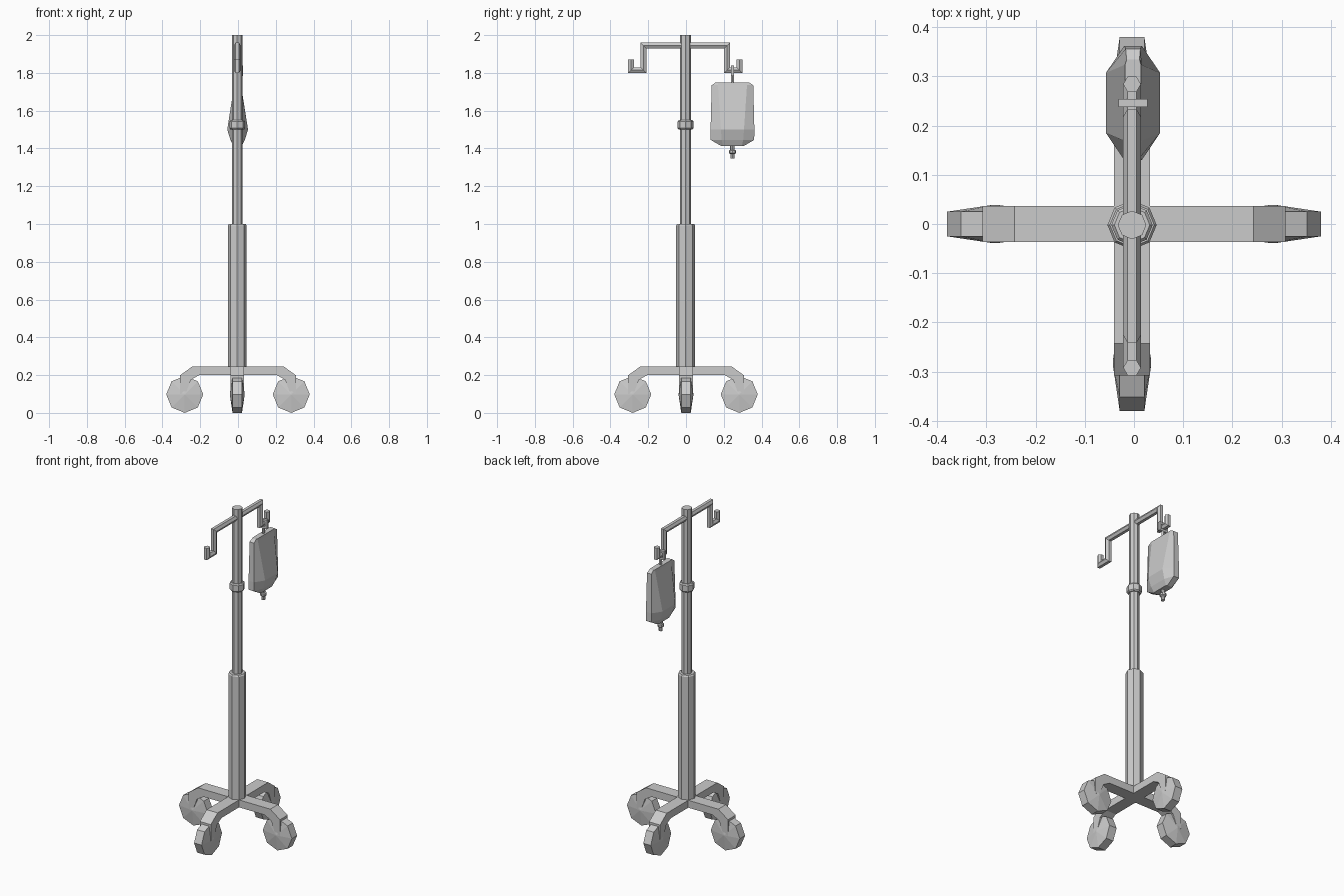
import bpy, bmesh
from math import sin, cos, pi
from mathutils import Vector, Matrix

if "Cube" in bpy.data.objects:
    bpy.data.objects.remove(bpy.data.objects["Cube"])

CX = -0.004  # the pole axis sits slightly left of centre


def finish(name, bm, matrix=None):
    if matrix:
        bm.transform(matrix)
    bmesh.ops.recalc_face_normals(bm, faces=bm.faces)
    me = bpy.data.meshes.new(name)
    bm.to_mesh(me)
    bm.free()
    ob = bpy.data.objects.new(name, me)
    bpy.context.collection.objects.link(ob)
    return ob


def loft(name, rings, closed=False, matrix=None):
    """Skin a list of equal-length point rings; cap the ends unless closed."""
    bm = bmesh.new()
    vs = [[bm.verts.new(p) for p in r] for r in rings]
    n = len(vs[0])
    pairs = list(zip(vs, vs[1:])) + ([(vs[-1], vs[0])] if closed else [])
    for a, b in pairs:
        for i in range(n):
            j = (i + 1) % n
            bm.faces.new((a[i], a[j], b[j], b[i]))
    if not closed:
        bm.faces.new(vs[0])
        bm.faces.new(vs[-1])
    return finish(name, bm, matrix)


def lathe(name, profile, x, y, sides=8, matrix=None):
    rings = [[(x + r * cos(2 * pi * i / sides), y + r * sin(2 * pi * i / sides), z)
              for i in range(sides)] for r, z in profile]
    return loft(name, rings, matrix=matrix)


def sweep(name, path, section, side, closed=False):
    """Mitred sweep of section (along side, across path) over a planar path."""
    pts = [Vector(p) for p in path]
    n = len(pts)
    rings = []
    for i, p in enumerate(pts):
        a = pts[i - 1] if i or closed else None
        b = pts[(i + 1) % n] if i < n - 1 or closed else None
        d0 = (p - a).normalized() if a else (b - p).normalized()
        d1 = (b - p).normalized() if b else d0
        n0, n1 = d0.cross(side), d1.cross(side)
        m = (n0 + n1).normalized()
        m /= m.dot(n0)
        rings.append([p + side * u + m * v for u, v in section])
    return loft(name, rings, closed)


# Telescopic pole
lathe("lower_pole", [(0.05, 0.21), (0.05, 0.992), (0.045, 1.0)], CX, -0.002)
lathe("upper_pole", [(0.029, 0.98), (0.029, 2.0)], CX, -0.002)
lathe("pole_collar", [(0.036, 1.5), (0.042, 1.507), (0.042, 1.543), (0.036, 1.55)],
      CX, -0.002)

# Four base legs, each with a bulged wheel
leg = [(0, 0.245), (0.243, 0.245), (0.308, 0.198), (0.308, 0.1),
       (0.277, 0.1), (0.25, 0.175), (0.205, 0.2), (0, 0.2)]
for k, name in enumerate(("right", "back", "left", "front")):
    off = Matrix.Translation((-0.004 if k % 2 else 0, 0, 0))
    m = off @ Matrix.Rotation(k * pi / 2, 4, 'Z')
    loft(name + "_leg", [[(x, y, z) for x, z in leg] for y in (-0.037, 0.037)], matrix=m)
    wheel = m @ Matrix.Translation((0.282, 0, 0.098)) @ Matrix.Rotation(pi / 2, 4, 'X')
    lathe(name + "_wheel", [(0.004, -0.039), (0.098, -0.025), (0.098, 0.025), (0.004, 0.039)],
          0, 0, matrix=wheel)

# Double hook bar with hexagonal section
hexagon = [(0.018 * cos(i * pi / 3), 0.018 * sin(i * pi / 3)) for i in range(6)]
half = [(0.222, 1.945), (0.222, 1.814), (0.288, 1.814), (0.288, 1.87)]
path = [(CX, -0.004 - y, z) for y, z in reversed(half)] + [(CX, -0.004 + y, z) for y, z in half]
sweep("hook_bar", path, hexagon, Vector((1, 0, 0)))

# Fluid bag: (z, panel depth, panel half-width, edge depth, edge half-width)
BX, BY = -0.002, 0.246
levels = [(1.75, 0.016, 0.078, 0.013, 0.088), (1.735, 0.018, 0.077, 0.015, 0.11),
          (1.5, 0.055, 0.061, 0.018, 0.116), (1.445, 0.038, 0.057, 0.018, 0.115),
          (1.412, 0.022, 0.05, 0.016, 0.058)]
loft("fluid_bag", [[(BX + x, BY + y, z) for x, y in
                    ((w, -p), (w, p), (e, q), (-e, q), (-w, p), (-w, -p), (-e, -q), (e, -q))]
                   for z, w, p, e, q in levels])

# Hanger loop, its stem and the outlet port
bar = [(-0.008, -0.006), (0.008, -0.006), (0.008, 0.006), (-0.008, 0.006)]
sweep("hanger_loop", [(BX + x, BY, z) for x, z in
                      ((-0.023, 1.79), (0.023, 1.79), (0.023, 1.832), (-0.023, 1.832))],
      bar, Vector((0, 1, 0)), closed=True)
lathe("hanger_stem", [(0.009, 1.74), (0.009, 1.79)], BX, BY, 6)
lathe("outlet_port", [(0.012, 1.415), (0.012, 1.392), (0.019, 1.389), (0.019, 1.375),
                      (0.011, 1.37), (0.011, 1.347)], BX, BY)
